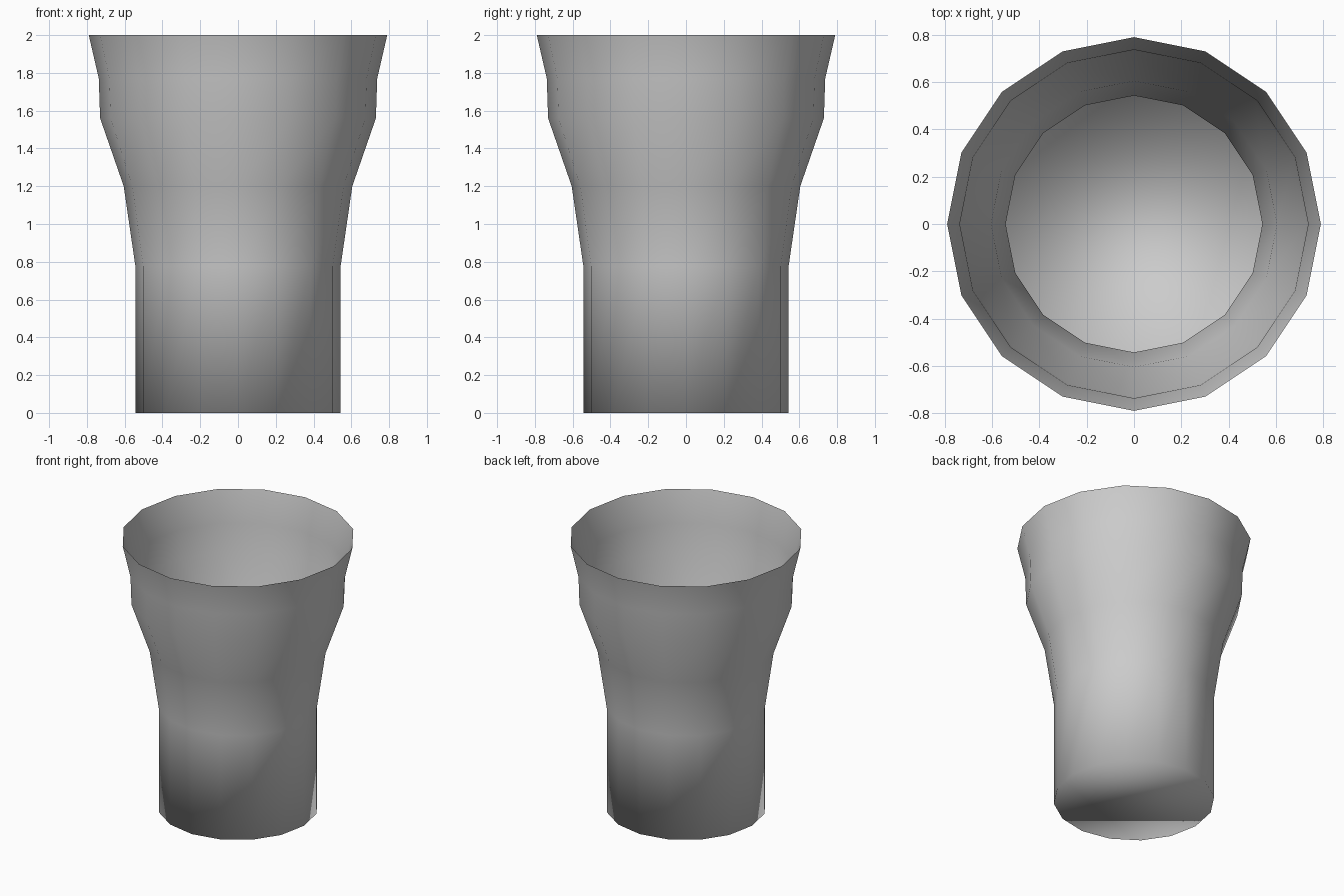
import bpy, bmesh
from math import cos, sin, pi

if "Cube" in bpy.data.objects:
    bpy.data.objects.remove(bpy.data.objects["Cube"])

SIDES = 16
# Outline of the cup wall: (radius, height)
profile = [(0.543, 0), (0.543, 0.775), (0.605, 1.2),
           (0.73, 1.56), (0.737, 1.77), (0.79, 2.0)]

bm = bmesh.new()
rings = [[bm.verts.new((r * cos(2 * pi * i / SIDES), r * sin(2 * pi * i / SIDES), z))
          for i in range(SIDES)] for r, z in profile]

# Thin single-surface wall, open at the rim
for low, high in zip(rings, rings[1:]):
    for i in range(SIDES):
        j = (i + 1) % SIDES
        bm.faces.new((low[i], low[j], high[j], high[i]))

# Closed flat base
bm.faces.new(rings[0][::-1])

# Smooth shading runs over the whole surface
for f in bm.faces:
    f.smooth = True

mesh = bpy.data.meshes.new("cup")
bm.to_mesh(mesh)
bm.free()
cup = bpy.data.objects.new("cup", mesh)
bpy.context.collection.objects.link(cup)
